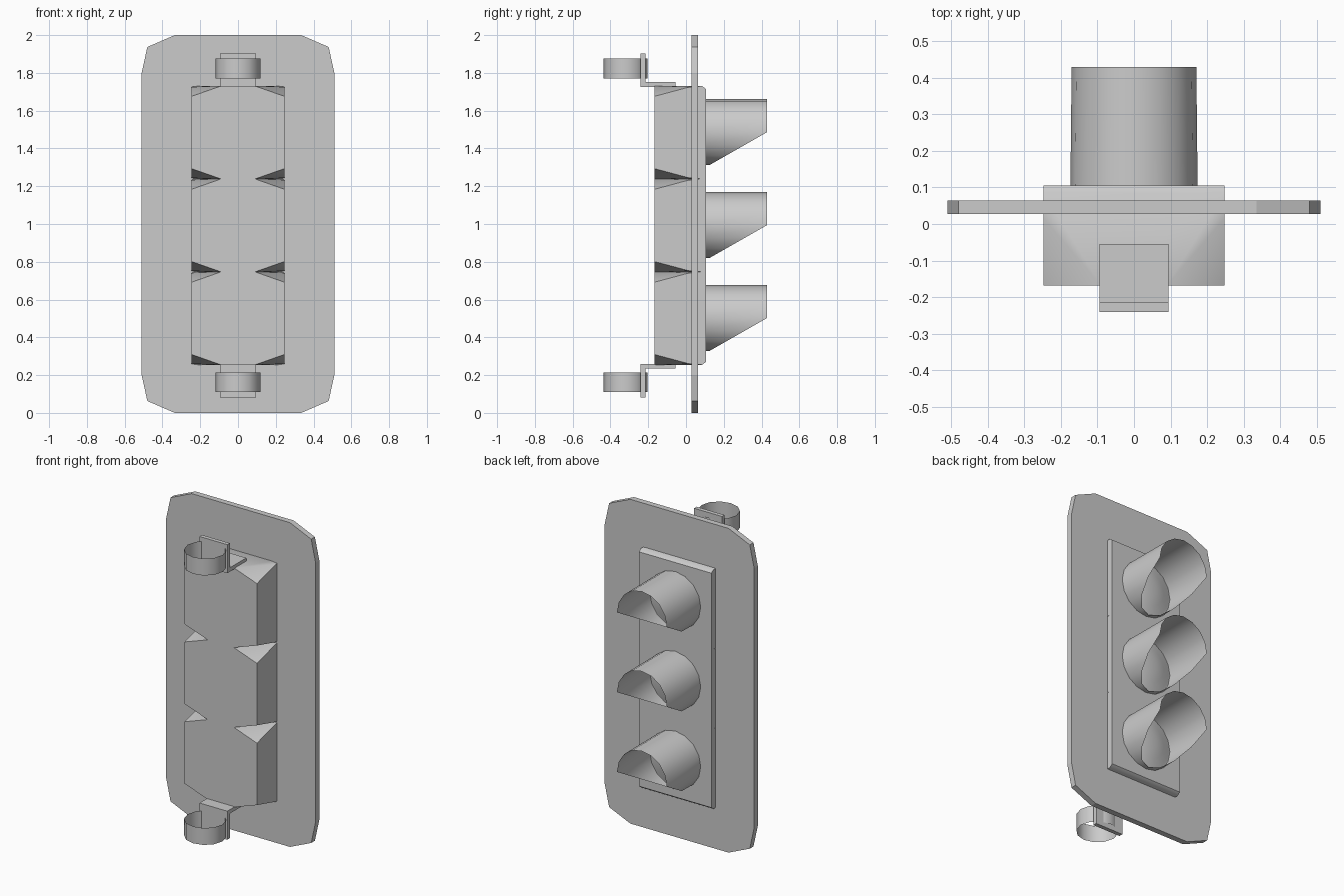
import bpy, bmesh, math

if "Cube" in bpy.data.objects:
    bpy.data.objects.remove(bpy.data.objects["Cube"])

MID = 0.9925          # height of the housing centre
UNIT = 0.492          # spacing of the three lamp units
HALF = UNIT / 2


def finish(bm, name, smooth=None):
    bmesh.ops.recalc_face_normals(bm, faces=bm.faces)
    me = bpy.data.meshes.new(name)
    bm.to_mesh(me)
    bm.free()
    ob = bpy.data.objects.new(name, me)
    bpy.context.collection.objects.link(ob)
    if smooth:
        bpy.ops.object.select_all(action='DESELECT')
        ob.select_set(True)
        bpy.context.view_layer.objects.active = ob
        bpy.ops.object.shade_smooth_by_angle(angle=math.radians(smooth))
    return ob


def extrude(name, pts, vec):
    """Prism from a closed profile of 3D points."""
    bm = bmesh.new()
    face = bm.faces.new([bm.verts.new(p) for p in pts])
    new = bmesh.ops.extrude_face_region(bm, geom=[face])['geom']
    bmesh.ops.translate(bm, vec=vec,
                        verts=[v for v in new if isinstance(v, bmesh.types.BMVert)])
    return finish(bm, name)


def tube(name, start, end, smooth):
    """Open thin shell between two loops of points."""
    bm = bmesh.new()
    a = [bm.verts.new(p) for p in start]
    b = [bm.verts.new(p) for p in end]
    for i in range(len(a)):
        j = (i + 1) % len(a)
        bm.faces.new((a[i], a[j], b[j], b[i]))
    return finish(bm, name, smooth)


# Backing plate with clipped corners
quarter = [(0.51, 0.8), (0.48, 0.937), (0.335, 1.0)]
outline = (quarter + [(-x, z) for x, z in reversed(quarter)]
           + [(-x, -z) for x, z in quarter]
           + [(x, -z) for x, z in reversed(quarter)])
extrude("backing_plate", [(x, 0.028, 1 + z) for x, z in outline], (0, 0.036, 0))

for k, label in ((-1, "lower"), (0, "middle"), (1, "upper")):
    zc = MID + k * UNIT

    # Lamp housing: box with the rear corners cut off
    bm = bmesh.new()
    for sx in (-1, 1):
        for sz in (-1, 1):
            outer = k == sz
            pts = [(0.247, -0.168, HALF - 0.055), (0.09, -0.168, HALF),
                   (0.247, 0.015, HALF - 0.006), (0.247, 0.085, HALF),
                   (0.247, 0.105, HALF - (0.015 if outer else 0))]
            for x, y, z in pts:
                bm.verts.new((sx * x, y, zc + sz * z))
    bmesh.ops.convex_hull(bm, input=bm.verts)
    bmesh.ops.dissolve_limit(bm, angle_limit=0.01, verts=bm.verts, edges=bm.edges)
    finish(bm, label + "_housing", 50)

    # Visor: round shell with its lower half cut on a slant
    r, n, hz = 0.174, 16, zc + 0.002
    start, end = [], []
    for i in range(n):
        a = math.tau * i / n
        x, z = r * math.cos(a), r * math.sin(a)
        start.append((x, 0.1, hz + z))
        end.append((x * 0.98, 0.125 + 0.305 * min(1, (z + r) / r), hz + z))
    tube(label + "_visor", start, end, 50)

    # Lens: shallow dome inside the visor
    bm = bmesh.new()
    rings = []
    for rad, y in ((0.17, 0.107), (0.158, 0.11), (0.11, 0.127), (0.055, 0.136)):
        rings.append([bm.verts.new((rad * math.cos(math.tau * i / n), y,
                                    hz + rad * math.sin(math.tau * i / n)))
                      for i in range(n)])
    tip = bm.verts.new((0, 0.139, hz))
    for i in range(n):
        j = (i + 1) % n
        for a, b in zip(rings, rings[1:]):
            bm.faces.new((a[i], a[j], b[j], b[i]))
        bm.faces.new((rings[-1][i], rings[-1][j], tip))
    finish(bm, label + "_lens", 50)

for s, label in ((1, "upper"), (-1, "lower")):
    # L-shaped mounting bracket
    prof = [(-0.055, 0.734), (-0.24, 0.734), (-0.24, 0.91),
            (-0.215, 0.91), (-0.215, 0.758), (-0.055, 0.758)]
    extrude(label + "_bracket", [(-0.095, y, MID + s * z) for y, z in prof], (0.19, 0, 0))

    # Clamp band around the pole
    loop = [(0.119 * math.cos(math.tau * i / 12), -0.32 + 0.116 * math.sin(math.tau * i / 12))
            for i in range(12)]
    tube(label + "_clamp_band", [(x, y, MID + s * 0.779) for x, y in loop],
         [(x, y, MID + s * 0.883) for x, y in loop], 40)
